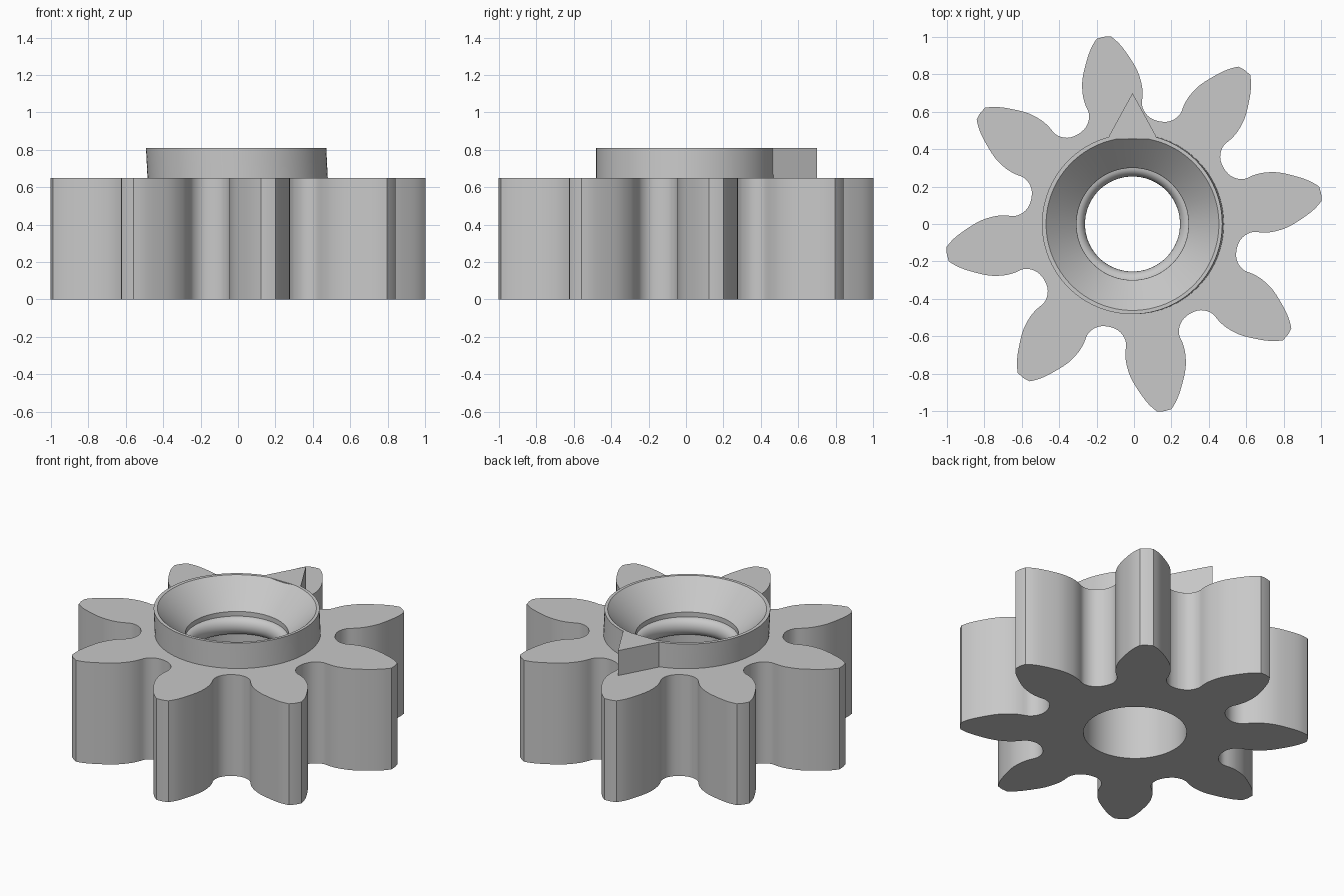
import bpy, bmesh, math
from mathutils import Vector

cube = bpy.data.objects.get("Cube")
if cube:
    bpy.data.objects.remove(cube, do_unlink=True)

TEETH, FIRST_TOOTH = 8, math.radians(9.2)
GEAR_TOP, HUB_TOP = 0.65, 0.81
BORE, AXIS_X = 0.30, -0.008
SEGMENTS = 96

grey = bpy.data.materials.new("plain grey")
grey.use_nodes = True
colour = (0.58, 0.58, 0.58, 1)
grey.diffuse_color = colour
grey.node_tree.nodes["Principled BSDF"].inputs["Base Color"].default_value = colour


def finish(bm, name):
    bmesh.ops.recalc_face_normals(bm, faces=bm.faces)
    mesh = bpy.data.meshes.new(name)
    bm.to_mesh(mesh)
    bm.free()
    mesh.materials.append(grey)
    obj = bpy.data.objects.new(name, mesh)
    bpy.context.collection.objects.link(obj)
    bpy.ops.object.select_all(action="DESELECT")
    obj.select_set(True)
    bpy.context.view_layer.objects.active = obj
    bpy.ops.object.shade_smooth_by_angle(angle=math.radians(28))
    return obj


def circle(r, z, cx=AXIS_X):
    steps = [math.tau * i / SEGMENTS for i in range(SEGMENTS)]
    return [Vector((cx + r * math.cos(a), r * math.sin(a), z)) for a in steps]


def loop_edges(bm, points):
    verts = [bm.verts.new(p) for p in points]
    return [bm.edges.new((v, verts[i - 1])) for i, v in enumerate(verts)]


def lathe(name, rings, closed=False):
    """Skin a stack of (radius, height, centre x) circles."""
    bm = bmesh.new()
    loops = [[bm.verts.new(p) for p in circle(*ring)] for ring in rings]
    pairs = list(zip(loops, loops[1:]))
    if closed:
        pairs.append((loops[-1], loops[0]))
    for a, b in pairs:
        for i in range(SEGMENTS):
            bm.faces.new((a[i - 1], a[i], b[i], b[i - 1]))
    return finish(bm, name)


def smooth_path(pts, steps=3):
    """Catmull-Rom curve through the points."""
    out = []
    for i in range(len(pts) - 1):
        p0, p1 = pts[max(i - 1, 0)], pts[i]
        p2, p3 = pts[i + 1], pts[min(i + 2, len(pts) - 1)]
        for s in range(steps):
            t = s / steps
            out.append(0.5 * (2 * p1 + (p2 - p0) * t
                              + (2 * p0 - 5 * p1 + 4 * p2 - p3) * t * t
                              + (3 * p1 - p0 - 3 * p2 + p3) * t ** 3))
    return out + [pts[-1]]


# Half a tooth from tip corner to root: (half angle in degrees, radius)
flank_polar = [(2.2, 1.01), (4.4, 0.97), (7.0, 0.908), (10.4, 0.822),
               (12.4, 0.745), (13.0, 0.69), (13.0, 0.64), (14.6, 0.602),
               (17.2, 0.578), (20, 0.568), (22.5, 0.565)]
flank = smooth_path([Vector((r * math.cos(math.radians(a)), r * math.sin(math.radians(a))))
                     for a, r in flank_polar])
tooth = [Vector((p.x, -p.y)) for p in reversed(flank)] + [Vector((1.014, 0))] + flank[:-1]

# Toothed wheel with a round bore
bm = bmesh.new()
outline = []
for k in range(TEETH):
    a = FIRST_TOOTH + math.tau * k / TEETH
    c, s = math.cos(a), math.sin(a)
    outline += [Vector((p.x * c - p.y * s, p.x * s + p.y * c, 0)) for p in tooth]
edges = loop_edges(bm, outline) + loop_edges(bm, circle(BORE, 0))
bmesh.ops.triangle_fill(bm, edges=edges, use_beauty=True)
top = bmesh.ops.extrude_face_region(bm, geom=bm.faces[:], use_keep_orig=True)["geom"]
bmesh.ops.translate(bm, vec=(0, 0, GEAR_TOP),
                    verts=[g for g in top if isinstance(g, bmesh.types.BMVert)])
finish(bm, "gear_wheel")

# Raised hub, leaning slightly, with a conical funnel inside
lathe("hub_funnel", [(0.482, GEAR_TOP, -0.002), (0.482, HUB_TOP, -0.01),
                     (0.462, HUB_TOP, AXIS_X), (BORE, GEAR_TOP, AXIS_X)], closed=True)

# Rounded lip that narrows the bore
lip = []
for i in range(13):
    a = math.pi * i / 12
    lip.append((BORE - 0.046 * math.sin(a), 0.565 + 0.055 * math.cos(a), AXIS_X))
lathe("bore_lip", lip, closed=True)

# Pointer wedge on the hub
bm = bmesh.new()
corners = [(-0.134, 0.455), (0.118, 0.455), (0.118, 0.47), (AXIS_X, 0.70), (-0.134, 0.47)]
face = bm.faces.new([bm.verts.new((x, y, GEAR_TOP)) for x, y in corners])
raised = bmesh.ops.extrude_face_region(bm, geom=[face], use_keep_orig=True)["geom"]
bmesh.ops.translate(bm, vec=(0, 0, HUB_TOP - GEAR_TOP),
                    verts=[g for g in raised if isinstance(g, bmesh.types.BMVert)])
finish(bm, "pointer")
